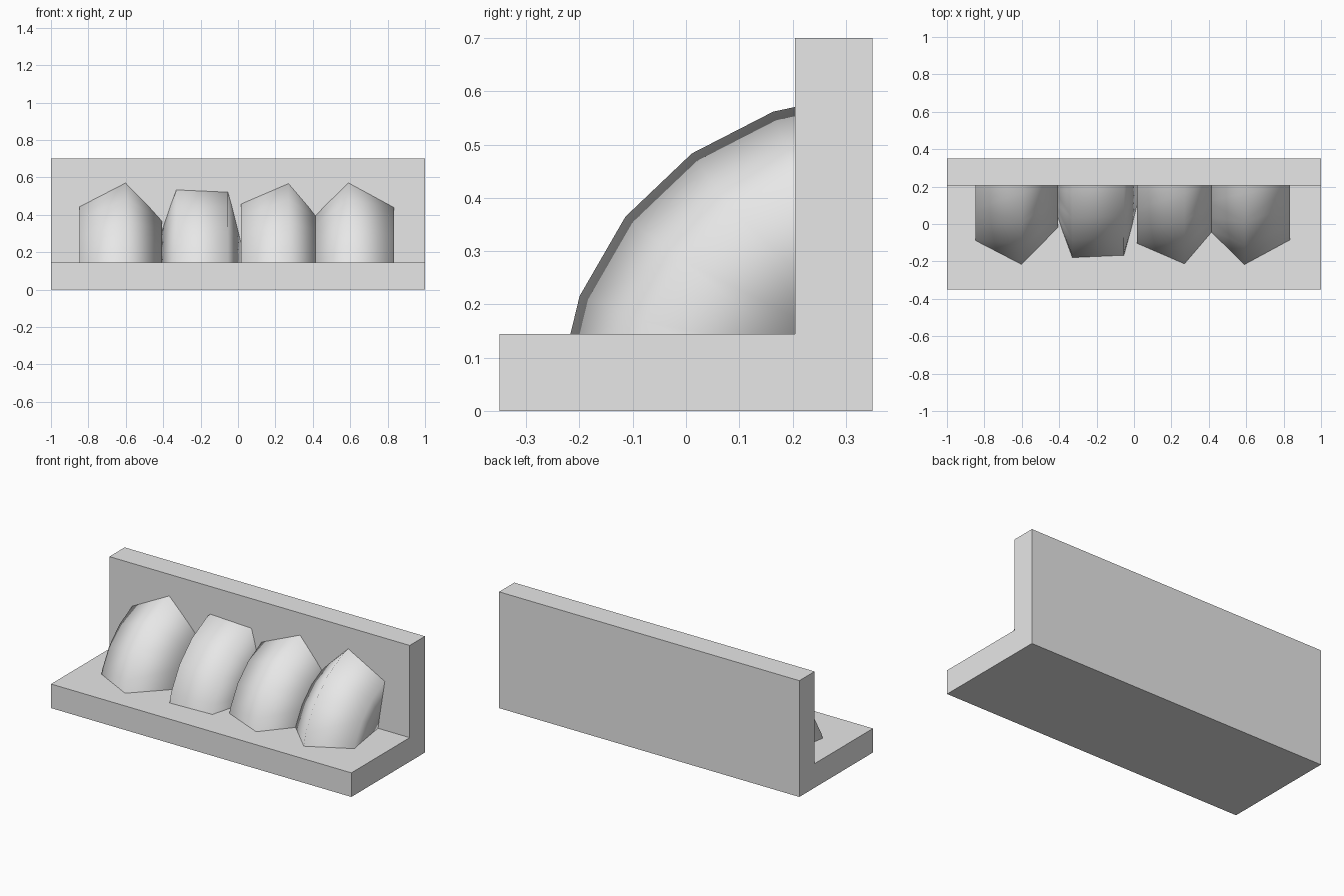
import bpy, bmesh
from math import cos, sin, radians

cube = bpy.data.objects.get("Cube")
if cube:
    bpy.data.objects.remove(cube, do_unlink=True)

grey = bpy.data.materials.new("plain_grey")
grey.use_nodes = True
grey.diffuse_color = (0.8, 0.8, 0.8, 1)
grey.node_tree.nodes["Principled BSDF"].inputs["Base Color"].default_value = (0.8, 0.8, 0.8, 1)


def finish(name, bm, smooth):
    """Turn a bmesh into a named object in the scene."""
    bmesh.ops.recalc_face_normals(bm, faces=bm.faces)
    mesh = bpy.data.meshes.new(name)
    bm.to_mesh(mesh)
    bm.free()
    mesh.materials.append(grey)
    for face in mesh.polygons:
        face.use_smooth = smooth
    obj = bpy.data.objects.new(name, mesh)
    bpy.context.collection.objects.link(obj)


# L-shaped stand: side profile extruded across the width
bm = bmesh.new()
profile = [(-0.35, 0), (0.35, 0), (0.35, 0.7), (0.205, 0.7), (0.205, 0.145), (-0.35, 0.145)]
side = bm.faces.new([bm.verts.new((-1, y, z)) for y, z in profile])
swept = bmesh.ops.extrude_face_region(bm, geom=[side], use_keep_orig=True)
tops = [v for v in swept["geom"] if isinstance(v, bmesh.types.BMVert)]
bmesh.ops.translate(bm, verts=tops, vec=(2, 0, 0))
finish("stand", bm, False)

# Curved five-sided rolls: a pentagon swept round the rear lower edge
SWEEP = [95, 109, 125.4, 141.8, 158.2, 174.6]
RING, TUBE = 0.37, 0.235


def roll(name, x, turn):
    bm = bmesh.new()
    rings = []
    for a in map(radians, SWEEP):
        ring = []
        for k in range(5):
            t = radians(turn + 72 * k)
            r = RING + TUBE * sin(t)
            ring.append(bm.verts.new((x + TUBE * cos(t), 0.36 + r * cos(a), r * sin(a) - 0.008)))
        rings.append(ring)
    for lower, upper in zip(rings, rings[1:]):
        for k in range(5):
            n = (k + 1) % 5
            bm.faces.new((lower[k], lower[n], upper[n], upper[k]))
    finish(name, bm, True)


for i, (x, turn) in enumerate([(-0.638, 81), (-0.2, 51.5), (0.217, 77), (0.623, 98)]):
    roll(f"curved_roll_{i + 1}", x, turn)
